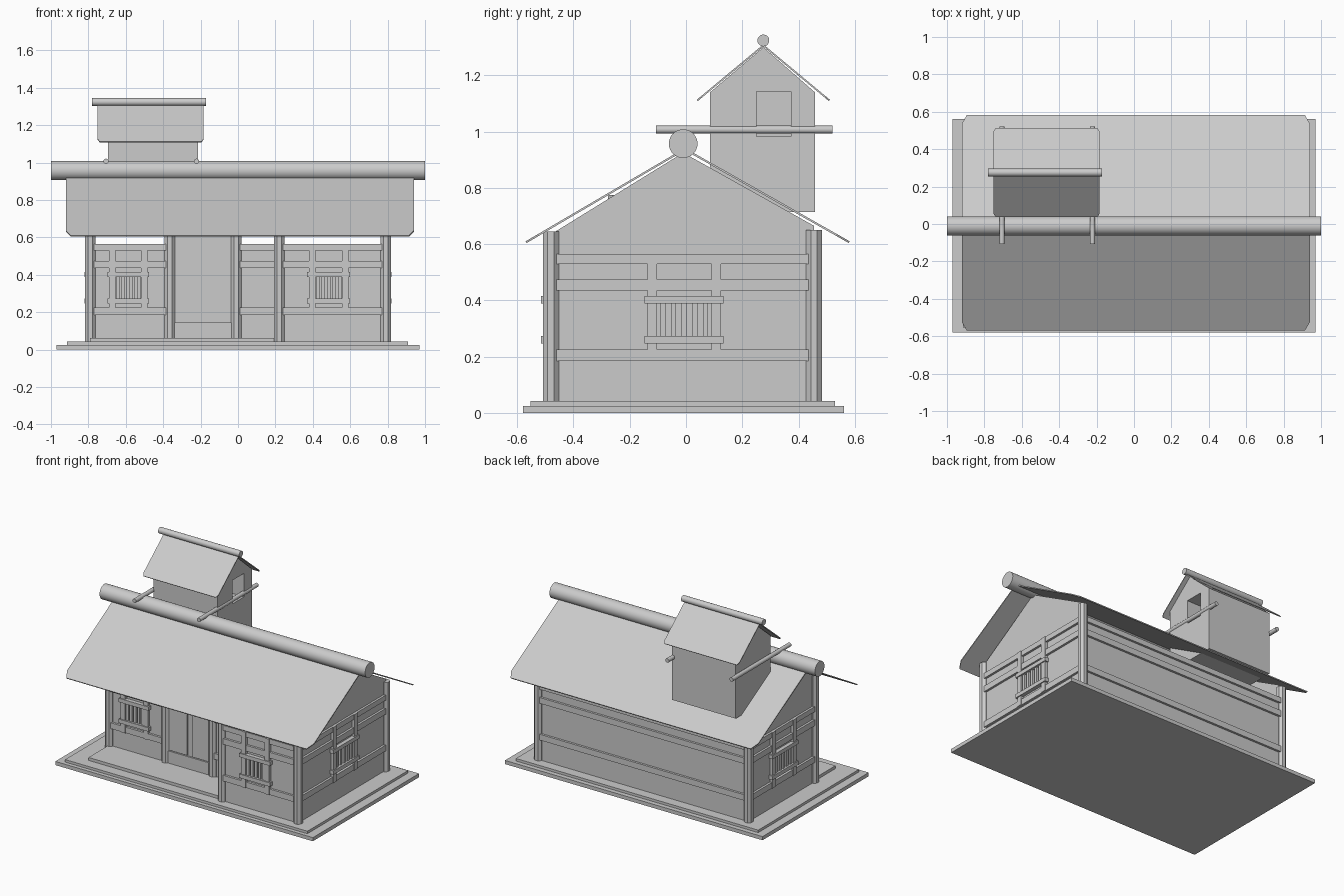
import bpy, bmesh, math
from mathutils import Vector

if "Cube" in bpy.data.objects:
    bpy.data.objects.remove(bpy.data.objects["Cube"])


def mesh_object(name, bm):
    bmesh.ops.recalc_face_normals(bm, faces=bm.faces)
    me = bpy.data.meshes.new(name)
    bm.to_mesh(me)
    bm.free()
    ob = bpy.data.objects.new(name, me)
    bpy.context.collection.objects.link(ob)
    return ob


def prism(name, points, offset):
    """Polygon of 3D points swept along an offset."""
    bm = bmesh.new()
    face = bm.faces.new([bm.verts.new(p) for p in points])
    ext = bmesh.ops.extrude_face_region(bm, geom=[face])
    moved = [g for g in ext["geom"] if isinstance(g, bmesh.types.BMVert)]
    bmesh.ops.translate(bm, verts=moved, vec=offset)
    if len([f for f in bm.faces if set(f.verts) == set(face.verts)]) == 0:
        bm.faces.new(face.verts)
    return mesh_object(name, bm)


def box(name, x0, x1, y0, y1, z0, z1):
    return prism(name, [(x0, y0, z0), (x1, y0, z0), (x1, y1, z0), (x0, y1, z0)], (0, 0, z1 - z0))


def pole(name, start, end, r, sides=24, spin=0.0):
    a, b = Vector(start), Vector(end)
    bpy.ops.mesh.primitive_cylinder_add(vertices=sides, radius=r, depth=(b - a).length, location=(a + b) / 2)
    ob = bpy.context.object
    ob.name = name
    ob.rotation_euler = (b - a).to_track_quat('Z', 'Y').to_euler()
    if spin:
        ob.rotation_euler = (0, 0, spin)
    else:
        bpy.ops.object.shade_smooth_by_angle(angle=math.radians(40))
    return ob


def face_box(name, face, u0, u1, z0, z1, d0, d1):
    """Box on a wall face: u runs along the wall, d is the outward distance."""
    axis, pos, sign = face
    a, b = sorted((pos + sign * d0, pos + sign * d1))
    if axis == 'y':
        return box(name, u0, u1, a, b, z0, z1)
    return box(name, a, b, u0, u1, z0, z1)


def rails(name, face, u0, u1):
    for z0, z1 in ((0.185, 0.225), (0.435, 0.475), (0.53, 0.565)):
        face_box(name + "_rail", face, u0, u1, z0, z1, 0, 0.015)


def window(name, face, u0, u1):
    for u in (u0, u1):
        face_box(name + "_upright", face, u - 0.017, u + 0.017, 0.185, 0.565, 0, 0.02)
    for z in (0.26, 0.402):
        face_box(name + "_crossbar", face, u0 - 0.027, u1 + 0.027, z - 0.013, z + 0.013, 0, 0.027)
    n = 5
    for i in range(n):
        u = u0 + (u1 - u0) * (i + 1) / (n + 1)
        face_box(name + "_bar", face, u - 0.009, u + 0.009, 0.27, 0.39, 0, 0.015)


def roof_slope(name, x0, x1, eave, ridge, thick, cut):
    """Thin sloping sheet with clipped eave corners; eave and ridge are (y, z)."""
    e, r = Vector((0, *eave)), Vector((0, *ridge))
    up = (r - e).normalized()
    normal = up.cross(Vector((1, 0, 0)))
    if normal.z > 0:
        normal = -normal
    side = e + up * cut * 2
    pts = [(x0 + cut, e.y, e.z), (x1 - cut, e.y, e.z), (x1, side.y, side.z),
           (x1, r.y, r.z), (x0, r.y, r.z), (x0, side.y, side.z)]
    return prism(name, pts, normal * thick)


# Stepped base and porch floor
box("base_lower", -0.97, 0.97, -0.58, 0.562, 0, 0.025)
box("base_upper", -0.915, 0.91, -0.553, 0.53, 0.025, 0.042)
box("porch_floor", -0.79, 0.2, -0.48, -0.24, 0.042, 0.062)

# Posts: full front corner, back corners and recessed porch line
FRONT, PORCH, BACK = -0.48, -0.25, 0.455
for x, y, top in ((0.79, FRONT, 0.645), (0.22, FRONT, 0.645), (0.79, BACK, 0.65), (-0.79, BACK, 0.65),
                  (-0.79, PORCH, 0.775), (-0.365, PORCH, 0.775), (-0.01, PORCH, 0.775)):
    pole("post", (x, y, 0.04), (x, y, top), 0.03, 8, math.pi / 8)

# Gable walls (the left one stops at the porch)
prism("right_gable_wall", [(0.77, y, z) for y, z in
      ((FRONT, 0.042), (BACK, 0.042), (BACK, 0.665), (-0.01, 0.925), (FRONT, 0.635))], (0.025, 0, 0))
prism("left_gable_wall", [(-0.77, y, z) for y, z in
      ((PORCH, 0.042), (BACK, 0.042), (BACK, 0.665), (-0.01, 0.925), (PORCH, 0.775))], (-0.025, 0, 0))

# Long walls and the partition beside the porch
box("back_wall", -0.79, 0.79, BACK - 0.012, BACK + 0.008, 0.042, 0.565)
box("front_wall", 0.22, 0.79, FRONT - 0.008, FRONT + 0.012, 0.042, 0.565)
box("porch_wall_left", -0.79, -0.365, PORCH - 0.008, PORCH + 0.012, 0.042, 0.565)
box("porch_wall_right", -0.01, 0.22, PORCH - 0.008, PORCH + 0.012, 0.042, 0.565)
box("partition_wall", 0.212, 0.232, FRONT, PORCH, 0.042, 0.565)

# Timber rails
f_right, f_left = ('x', 0.795, 1), ('x', -0.795, -1)
f_front, f_porch = ('y', FRONT - 0.008, -1), ('y', PORCH - 0.008, -1)
f_back, f_part = ('y', BACK + 0.008, 1), ('x', 0.212, -1)
rails("right", f_right, FRONT, BACK)
rails("left", f_left, PORCH, BACK)
rails("front", f_front, 0.24, 0.77)
rails("porch_left", f_porch, -0.77, -0.385)
rails("porch_right", f_porch, 0.01, 0.21)
rails("back", f_back, -0.77, 0.77)
rails("partition", f_part, FRONT + 0.02, PORCH)

# Barred windows
window("right_window", f_right, -0.12, 0.107)
window("left_window", f_left, -0.01, 0.215)
window("front_window", f_front, 0.397, 0.573)
window("porch_window", f_porch, -0.672, -0.502)

# Double door in the porch
box("door_wall", -0.365, -0.01, PORCH - 0.004, PORCH + 0.012, 0.042, 0.775)
box("door_sill", -0.34, -0.035, PORCH - 0.015, PORCH, 0.06, 0.145)
for x0, x1 in ((-0.335, -0.2), (-0.16, -0.04)):
    box("door_leaf", x0, x1, PORCH - 0.012, PORCH, 0.15, 0.62)

# Main roof and ridge pole
roof_slope("roof_front", -0.92, 0.94, (-0.57, 0.61), (-0.01, 0.938), 0.007, 0.026)
roof_slope("roof_back", -0.92, 0.94, (0.582, 0.61), (-0.01, 0.945), 0.007, 0.026)
pole("ridge_pole", (-1, -0.01, 0.957), (1, -0.01, 0.957), 0.051, 32)

# Roof tower with side opening
tower = prism("tower", [(-0.695, y, z) for y, z in
              ((0.086, 0.715), (0.458, 0.715), (0.458, 1.14), (0.275, 1.3), (0.086, 1.14))], (0.48, 0, 0))
cutter = box("tower_cutter", -0.5, -0.1, 0.25, 0.373, 0.983, 1.143)
cutter.hide_render = True
cutter.hide_set(True)
mod = tower.modifiers.new("opening", 'BOOLEAN')
mod.operation = 'DIFFERENCE'
mod.object = cutter
mod.solver = 'EXACT'

# Tower roof, ridge and carrying poles
for y in (0.038, 0.512):
    roof_slope("tower_roof", -0.75, -0.185, (y, 1.113), (0.275, 1.31), 0.006, 0.01)
pole("tower_ridge_pole", (-0.78, 0.275, 1.324), (-0.17, 0.275, 1.324), 0.021, 20)
for x in (-0.706, -0.222):
    pole("tower_support_pole", (x, -0.106, 1.007), (x, 0.52, 1.007), 0.014, 16)
